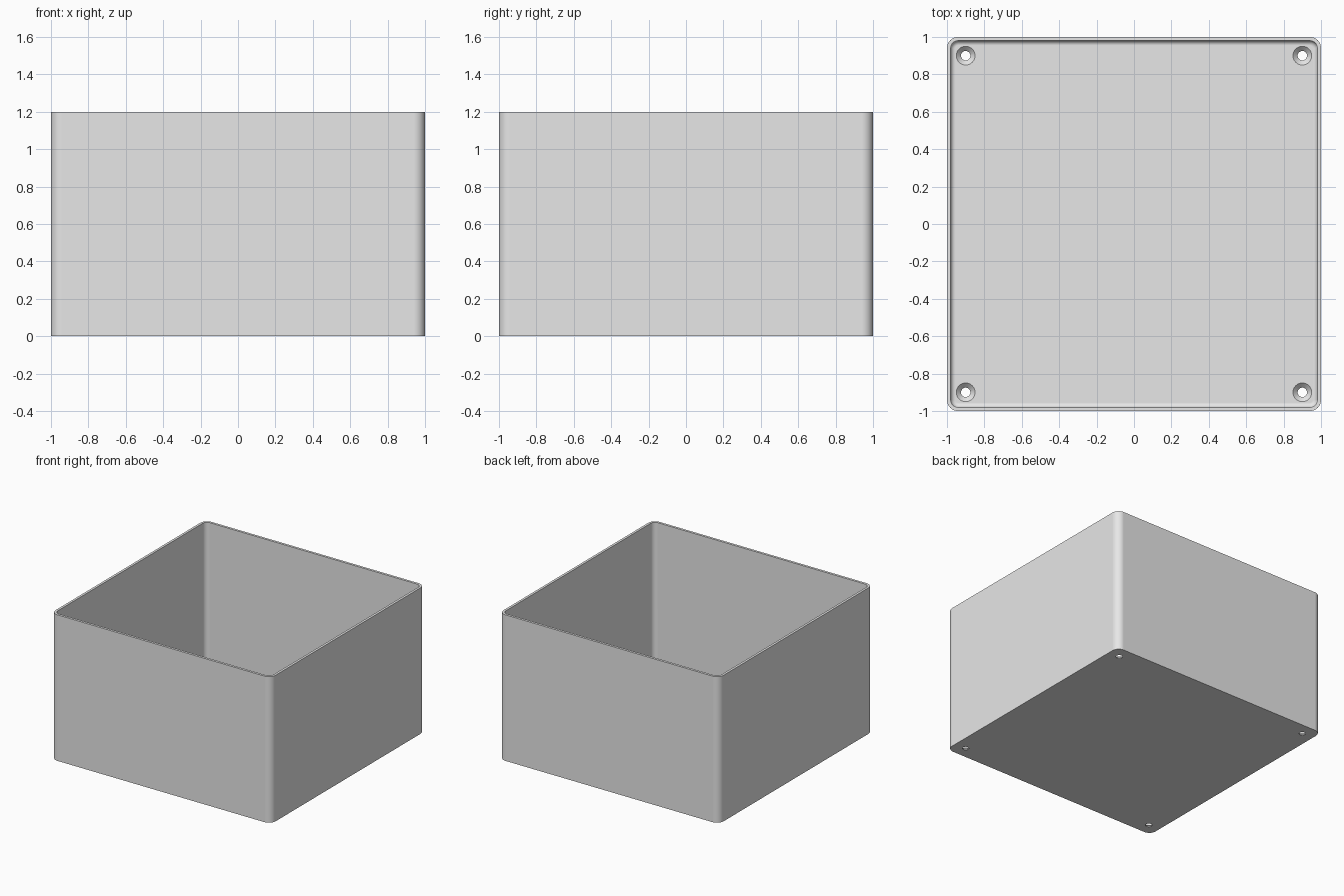
import bpy, bmesh, math

HEIGHT, WALL, FLOOR, FILLET = 1.2, 0.02, 0.03, 0.025
CORNER = 0.06
CORNER_STEPS, FILLET_STEPS = 10, 6

cube = bpy.data.objects.get("Cube")
if cube:
    bpy.data.objects.remove(cube, do_unlink=True)

grey = bpy.data.materials.new("light_grey")
grey.use_nodes = True
colour = (0.8, 0.8, 0.8, 1)
grey.diffuse_color = colour
grey.node_tree.nodes["Principled BSDF"].inputs["Base Color"].default_value = colour


def finish(bm, name):
    """Turn a bmesh into a grey object in the scene."""
    bmesh.ops.recalc_face_normals(bm, faces=bm.faces)
    mesh = bpy.data.meshes.new(name)
    bm.to_mesh(mesh)
    bm.free()
    mesh.materials.append(grey)
    obj = bpy.data.objects.new(name, mesh)
    bpy.context.collection.objects.link(obj)
    return obj


def rounded_square(bm, inset, z):
    """Ring of vertices on a rounded square set in from the outside."""
    radius = CORNER - inset
    centre = 1 - CORNER
    ring = []
    for quarter, (sx, sy) in enumerate([(1, 1), (-1, 1), (-1, -1), (1, -1)]):
        for i in range(CORNER_STEPS + 1):
            a = (quarter + i / CORNER_STEPS) * math.pi / 2
            ring.append(bm.verts.new((sx * centre + radius * math.cos(a),
                                      sy * centre + radius * math.sin(a), z)))
    return ring


# Open box: outside wall, rim, inside wall, rounded join to the floor
section = [(0, 0), (0, HEIGHT), (WALL, HEIGHT)]
for i in range(FILLET_STEPS + 1):
    a = i / FILLET_STEPS * math.pi / 2
    section.append((WALL + FILLET * (1 - math.cos(a)),
                    FLOOR + FILLET * (1 - math.sin(a))))
bm = bmesh.new()
rings = [rounded_square(bm, inset, z) for inset, z in section]
for low, high in zip(rings, rings[1:]):
    for i in range(len(low)):
        j = (i + 1) % len(low)
        bm.faces.new((low[i], low[j], high[j], high[i]))
bm.faces.new(rings[0])
bm.faces.new(rings[-1])
box = finish(bm, "open_box")

# Countersunk screw holes through the floor corners
bm = bmesh.new()
profile = [(0.025, -0.05), (0.025, 0.005), (0.05, FLOOR), (0.05, 0.1)]
for x in (-0.9, 0.9):
    for y in (-0.9, 0.9):
        rings = []
        for radius, z in profile:
            circle = bmesh.ops.create_circle(bm, segments=32, radius=radius)["verts"]
            bmesh.ops.translate(bm, verts=circle, vec=(x, y, z))
            rings.append(circle)
        for low, high in zip(rings, rings[1:]):
            for i in range(len(low)):
                j = (i + 1) % len(low)
                bm.faces.new((low[i], low[j], high[j], high[i]))
        bm.faces.new(rings[0])
        bm.faces.new(rings[-1])
cutter = finish(bm, "screw_hole_cutter")
cutter.hide_render = True

bpy.ops.object.select_all(action="DESELECT")
box.select_set(True)
bpy.context.view_layer.objects.active = box
cut = box.modifiers.new("screw_holes", "BOOLEAN")
cut.operation = "DIFFERENCE"
cut.solver = "EXACT"
cut.object = cutter
bpy.ops.object.modifier_apply(modifier=cut.name)
bpy.data.objects.remove(cutter, do_unlink=True)

# Smooth corners with flat walls
bpy.ops.object.shade_smooth_by_angle(angle=math.radians(30))
weighted = box.modifiers.new("flat_walls", "WEIGHTED_NORMAL")
weighted.keep_sharp = True
